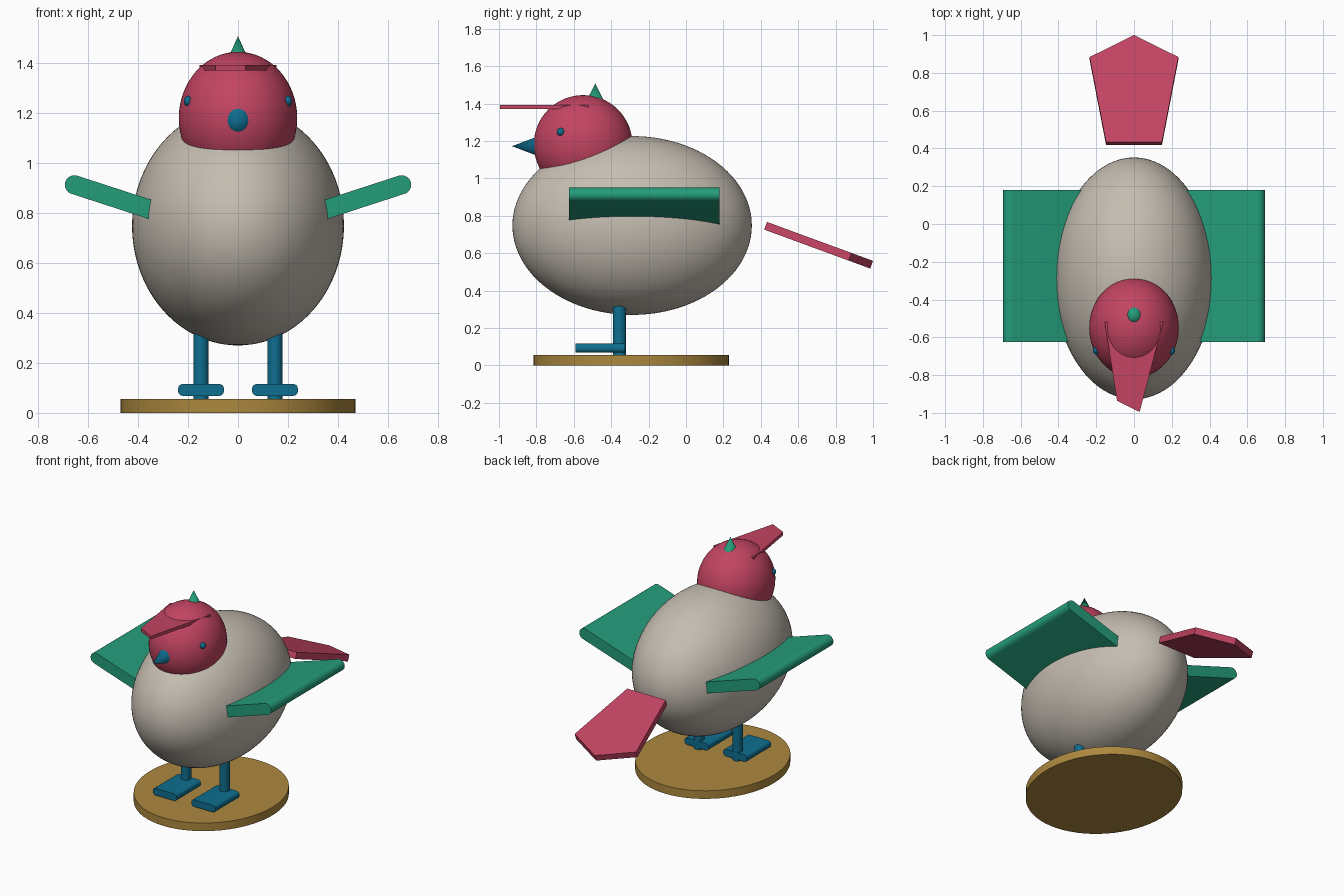
import bpy
import bmesh
import math
from mathutils import Matrix, Vector

cube = bpy.data.objects.get("Cube")
if cube:
    bpy.data.objects.remove(cube, do_unlink=True)


def material(name, rgb):
    """Flat material from 0-255 display colour, stored as linear."""
    linear = [((c / 255 + 0.055) / 1.055) ** 2.4 for c in rgb] + [1]
    mat = bpy.data.materials.new(name)
    mat.use_nodes = True
    mat.diffuse_color = linear
    mat.node_tree.nodes["Principled BSDF"].inputs["Base Color"].default_value = linear
    return mat


GREY = material("warm grey", (197, 189, 177))
RED = material("crimson", (195, 68, 98))
GREEN = material("sea green", (36, 157, 122))
BLUE = material("deep blue", (14, 110, 143))
GOLD = material("ochre", (172, 136, 62))


def finish(name, bm, mat):
    bmesh.ops.recalc_face_normals(bm, faces=bm.faces)
    mesh = bpy.data.meshes.new(name)
    bm.to_mesh(mesh)
    bm.free()
    mesh.materials.append(mat)
    obj = bpy.data.objects.new(name, mesh)
    bpy.context.collection.objects.link(obj)
    bpy.ops.object.select_all(action='DESELECT')
    obj.select_set(True)
    bpy.context.view_layer.objects.active = obj
    bpy.ops.object.shade_smooth_by_angle(angle=math.radians(35))
    return obj


def ellipsoid(name, center, radii, mat, segments=64):
    bm = bmesh.new()
    bmesh.ops.create_uvsphere(bm, u_segments=segments, v_segments=segments // 2, radius=1)
    bm.transform(Matrix.Translation(center) @ Matrix.Diagonal((*radii, 1)))
    return finish(name, bm, mat)


def cone(name, base, length, r1, r2, mat, tilt=0, squash=0.9):
    """Round cone or cylinder rising from base, tilted about x, narrowed in x."""
    bm = bmesh.new()
    bmesh.ops.create_cone(bm, cap_ends=True, segments=64, radius1=r1, radius2=r2, depth=length)
    bm.transform(Matrix.Translation(base) @ Matrix.Diagonal((squash, 1, 1, 1))
                 @ Matrix.Rotation(tilt, 4, 'X') @ Matrix.Translation((0, 0, length / 2)))
    return finish(name, bm, mat)


def prism(name, outline, offset, mat):
    """Closed outline of 3D points swept along an offset."""
    bm = bmesh.new()
    face = bm.faces.new([bm.verts.new(p) for p in outline])
    new = bmesh.ops.extrude_face_region(bm, geom=[face])["geom"]
    bmesh.ops.translate(bm, vec=Vector(offset),
                        verts=[v for v in new if isinstance(v, bmesh.types.BMVert)])
    return finish(name, bm, mat)


def arc(cx, cz, r, start, end, y, steps=8):
    angles = [math.radians(start + (end - start) * i / steps) for i in range(steps + 1)]
    return [(cx + r * math.cos(a), y, cz + r * math.sin(a)) for a in angles]


# Stand, body and head
cone("stand", (0, -0.293, 0), 0.056, 0.522, 0.522, GOLD)
ellipsoid("body", (0, -0.288, 0.748), (0.424, 0.64, 0.478), GREY, 96)
ellipsoid("head", (0, -0.55, 1.18), (0.237, 0.264, 0.265), RED)

# Beak and crest
cone("beak", (0, -0.73, 1.172), 0.2, 0.076, 0, BLUE, math.pi / 2)
cone("crest", (0, -0.485, 1.408), 0.1, 0.05, 0, GREEN)

# Flat brim over the forehead
brim = [(-0.155, -0.52), (-0.09, -0.936), (0.03, -0.995), (0.155, -0.52)]
prism("brim", [(x, y, 1.371) for x, y in brim], (0, 0, 0.022), RED)

# Tail plate, sloping down to a point
tail = [(-0.148, 0.433), (-0.235, 0.884), (0, 1.0), (0.235, 0.884), (0.148, 0.433)]
prism("tail", [(x, y, 0.767 - 0.367 * (y - 0.433)) for x, y in tail], (0, -0.015, -0.041), RED)

for side, s in (("left", 1), ("right", -1)):
    ellipsoid(f"{side}_eye", (s * 0.199, -0.67, 1.248), (0.018, 0.021, 0.021), BLUE, 24)

    # Wing: slab with a rounded outer edge, rising outwards
    outline = arc(0.655, 0.913, 0.038, -72, 108, -0.625, 14)
    slope = math.tan(math.radians(18))
    for x, y, z in (outline[-1], outline[0]):
        outline.append((0.15, y, z - slope * (x - 0.15)))
    prism(f"{side}_wing", [(s * x, y, z) for x, y, z in outline], (0, 0.805, 0), GREEN)

    # Leg and foot
    cone(f"{side}_leg", (s * 0.148, -0.356, 0.05), 0.35, 0.034, 0.034, BLUE)
    foot = []
    for i, (dx, dz) in enumerate(((1, 1), (-1, 1), (-1, -1), (1, -1))):
        foot += arc(s * 0.148 + dx * 0.072, 0.092 + dz * 0.004, 0.02,
                    90 * i, 90 * i + 90, -0.59, 4)
    prism(f"{side}_foot", foot, (0, 0.263, 0), BLUE)
